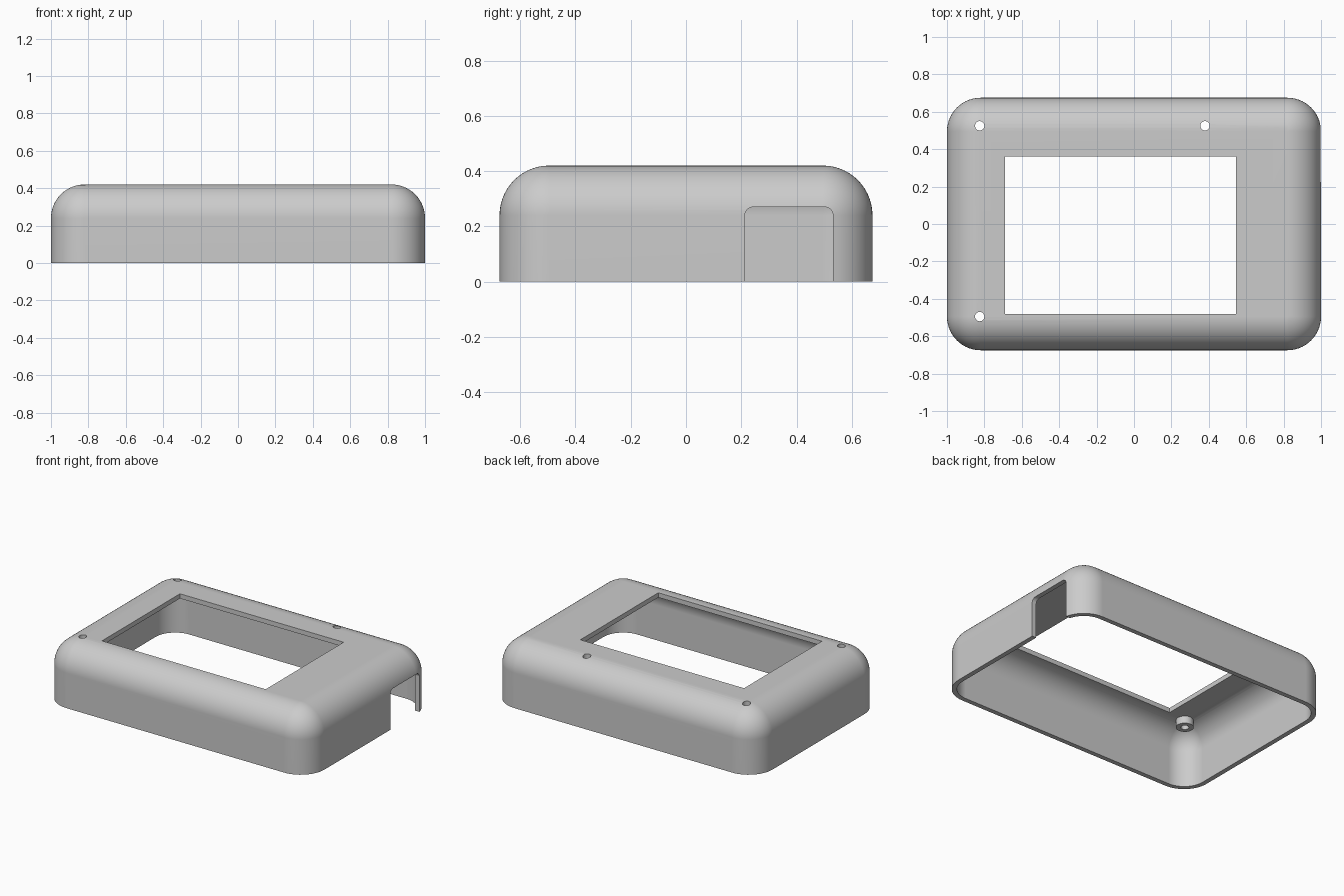
import bpy, bmesh, math
from mathutils import Matrix

if "Cube" in bpy.data.objects:
    bpy.data.objects.remove(bpy.data.objects["Cube"])

HX, HY, H, R, T = 1.0, 0.675, 0.42, 0.18, 0.032   # half sizes, height, rounding, wall
N = 14                                            # segments per quarter round


def new_object(name, bm):
    bmesh.ops.recalc_face_normals(bm, faces=bm.faces)
    me = bpy.data.meshes.new(name)
    bm.to_mesh(me)
    bm.free()
    ob = bpy.data.objects.new(name, me)
    bpy.context.collection.objects.link(ob)
    return ob


def rounded_block(name, inset, z0):
    """Block with rounded vertical corners and a rounded top, inset from the outside."""
    bm = bmesh.new()
    r = R - inset
    levels = [(0.0, z0)]
    for i in range(N + 1):
        a = i / N * math.pi / 2
        levels.append((r * (1 - math.cos(a)), H - R + r * math.sin(a)))
    rings = []
    for d, z in levels:
        ring = []
        for q, (sx, sy) in enumerate([(1, 1), (-1, 1), (-1, -1), (1, -1)]):
            for i in range(N + 1):
                a = (q + i / N) * math.pi / 2
                ring.append(bm.verts.new((sx * (HX - R) + (r - d) * math.cos(a),
                                          sy * (HY - R) + (r - d) * math.sin(a), z)))
        rings.append(ring)
    n = len(rings[0])
    for lo, hi in zip(rings, rings[1:]):
        for i in range(n):
            j = (i + 1) % n
            bm.faces.new((lo[i], lo[j], hi[j], hi[i]))
    bm.faces.new(rings[0][::-1])
    bm.faces.new(rings[-1])
    bmesh.ops.remove_doubles(bm, verts=bm.verts, dist=1e-5)
    return new_object(name, bm)


def box(name, x0, x1, y0, y1, z0, z1, round_top=0.0):
    bm = bmesh.new()
    m = (Matrix.Translation(((x0 + x1) / 2, (y0 + y1) / 2, (z0 + z1) / 2))
         @ Matrix.Diagonal((x1 - x0, y1 - y0, z1 - z0, 1)))
    bmesh.ops.create_cube(bm, size=1, matrix=m)
    if round_top:   # round the two upper edges running along x
        edges = [e for e in bm.edges if all(v.co.z > z1 - 1e-4 for v in e.verts)
                 and abs(e.verts[0].co.x - e.verts[1].co.x) > 1e-3]
        bmesh.ops.bevel(bm, geom=edges, offset=round_top, segments=6,
                        profile=0.5, affect='EDGES')
    return new_object(name, bm)


def cylinder(name, x, y, z0, z1, r):
    bm = bmesh.new()
    bmesh.ops.create_cone(bm, cap_ends=True, segments=32, radius1=r, radius2=r,
                          depth=z1 - z0,
                          matrix=Matrix.Translation((x, y, (z0 + z1) / 2)))
    return new_object(name, bm)


def combine(target, other, operation):
    mod = target.modifiers.new(operation.lower(), 'BOOLEAN')
    mod.operation, mod.solver, mod.object = operation, 'EXACT', other
    bpy.context.view_layer.objects.active = target
    bpy.ops.object.modifier_apply(modifier=mod.name)
    bpy.data.objects.remove(other)


# hollow rounded shell, open underneath
case = rounded_block("case_cover", 0.0, 0.0)
combine(case, rounded_block("cavity", T, -0.1), 'DIFFERENCE')

# screen window and side port opening
combine(case, box("window_cut", -0.69, 0.545, -0.48, 0.36, 0.3, 0.6), 'DIFFERENCE')
combine(case, box("port_cut", 0.85, 1.1, 0.213, 0.532, -0.1, 0.27, 0.03), 'DIFFERENCE')

# screw bosses under the top, then through holes
screws = [(-0.825, 0.525), (0.38, 0.525), (-0.825, -0.495)]
for x, y in screws:
    combine(case, cylinder("boss", x, y, 0.338, 0.39, 0.055), 'UNION')
for x, y in screws:
    combine(case, cylinder("hole", x, y, 0.2, 0.6, 0.025), 'DIFFERENCE')

# colour and shading
grey = bpy.data.materials.new("light grey plastic")
grey.diffuse_color = (0.6, 0.6, 0.6, 1)
grey.use_nodes = True
grey.node_tree.nodes["Principled BSDF"].inputs["Base Color"].default_value = grey.diffuse_color
case.data.materials.clear()
case.data.materials.append(grey)
for p in case.data.polygons:
    p.material_index = 0
bpy.ops.object.select_all(action='DESELECT')
case.select_set(True)
bpy.context.view_layer.objects.active = case
bpy.ops.object.shade_smooth_by_angle(angle=math.radians(30))
wn = case.modifiers.new("weighted normals", 'WEIGHTED_NORMAL')
wn.keep_sharp = True
